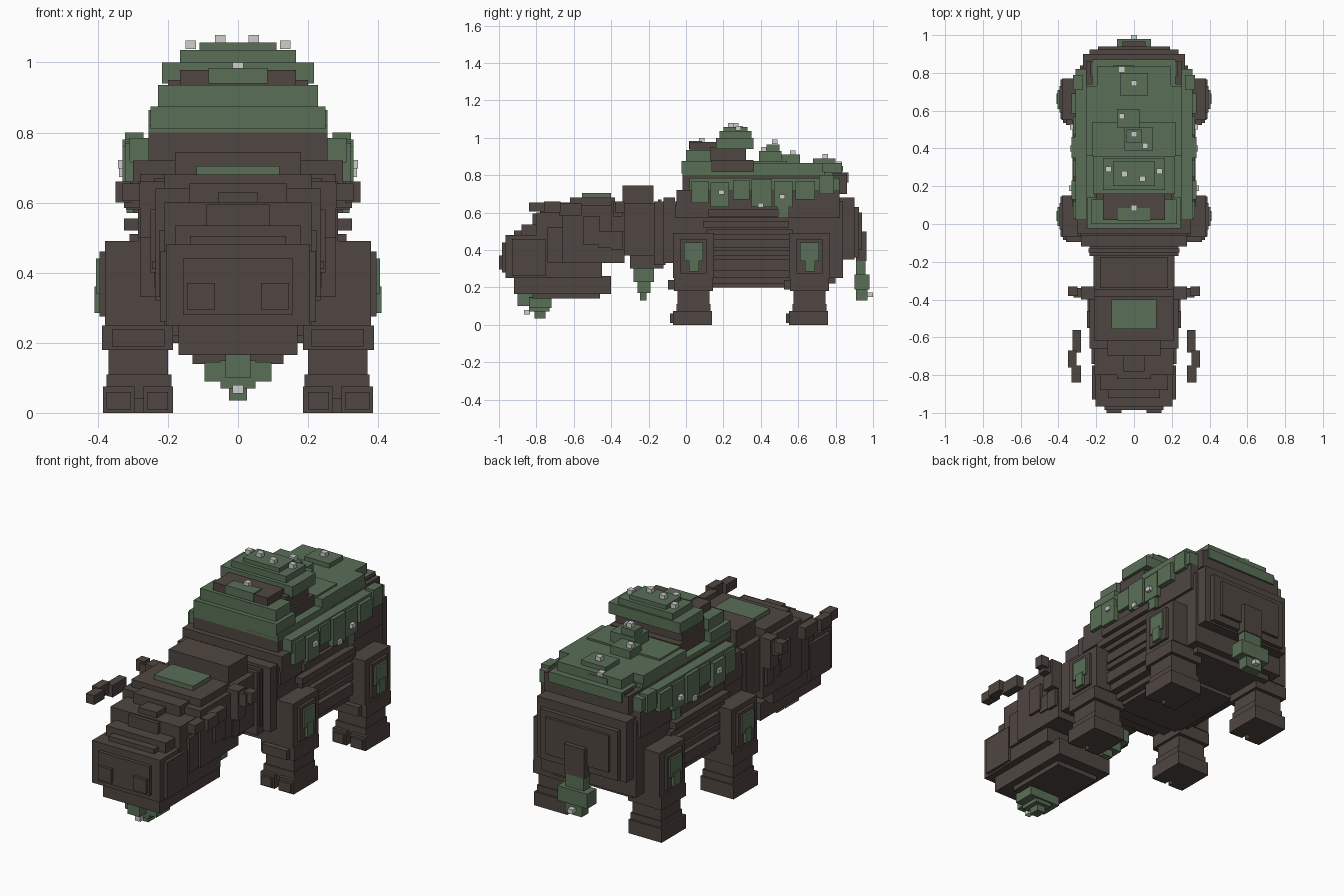
import bpy, bmesh


def material(name, rgb):
    m = bpy.data.materials.new(name)
    m.diffuse_color = (*rgb, 1)
    return m


HIDE = material("brown hide", (0.078, 0.061, 0.052))
MOSS = material("moss green", (0.102, 0.159, 0.095))
BLOOM = material("pale bloom", (0.62, 0.62, 0.60))


def build(name, mat, boxes):
    """One object made of boxes given as (x0, x1, y0, y1, z0, z1)."""
    bm = bmesh.new()
    for x0, x1, y0, y1, z0, z1 in boxes:
        r = bmesh.ops.create_cube(bm, size=1)
        for v in r["verts"]:
            v.co = (x1 if v.co.x > 0 else x0, y1 if v.co.y > 0 else y0, z1 if v.co.z > 0 else z0)
    me = bpy.data.meshes.new(name)
    bm.to_mesh(me)
    bm.free()
    me.materials.append(mat)
    ob = bpy.data.objects.new(name, me)
    bpy.context.collection.objects.link(ob)
    return ob


def centred(name, mat, rows):
    """Rows are (half width, y0, y1, z0, z1)."""
    return build(name, mat, [(-w, w, *r) for w, *r in rows])


def paired(name, mat, boxes):
    """Boxes on the right, repeated on the left."""
    return build(name, mat, boxes + [(-b[1], -b[0], *b[2:]) for b in boxes])


# Torso: barrel, belly, rump plates
centred("torso", HIDE, [
    (0.285, -0.07, 0.84, 0.25, 0.66),
    (0.30, -0.05, 0.82, 0.63, 0.72),
    (0.255, -0.02, 0.86, 0.70, 0.80),
    (0.24, 0.02, 0.80, 0.22, 0.27),
    (0.20, 0.11, 0.56, 0.20, 0.24),
])
centred("rump", HIDE, [
    (0.27, 0.82, 0.90, 0.35, 0.68),
    (0.235, 0.89, 0.925, 0.36, 0.63),
    (0.19, 0.92, 0.94, 0.40, 0.60),
    (0.23, 0.78, 0.86, 0.74, 0.81),
])
# Raised ribs along the flanks
paired("flank_ribs", HIDE, [
    (0.27, 0.31, 0.11, 0.57, z, z + h)
    for z, h in ((0.29, 0.06), (0.37, 0.03), (0.41, 0.05), (0.48, 0.03))
] + [
    (0.27, 0.325, 0.09, 0.55, 0.52, 0.555),
    (0.27, 0.30, -0.06, 0.82, 0.57, 0.64),
    (0.27, 0.32, 0.12, 0.50, 0.58, 0.62),
])

# Shoulders and neck
centred("shoulders", HIDE, [
    (0.28, -0.12, -0.06, 0.33, 0.68),
    (0.235, -0.17, -0.11, 0.32, 0.66),
    (0.24, -0.15, -0.13, 0.36, 0.67),
])
centred("neck", HIDE, [
    (0.215, -0.35, -0.16, 0.37, 0.65),
    (0.18, -0.34, -0.175, 0.64, 0.745),
    (0.14, -0.30, -0.12, 0.30, 0.38),
])
centred("throat_moss", MOSS, [
    (0.11, -0.28, -0.17, 0.23, 0.31),
    (0.07, -0.26, -0.19, 0.17, 0.24),
    (0.03, -0.245, -0.21, 0.13, 0.18),
])

# Head, snout and jaw
centred("head", HIDE, [
    (0.235, -0.66, -0.33, 0.33, 0.64),
    (0.21, -0.62, -0.38, 0.62, 0.68),
    (0.21, -0.80, -0.45, 0.25, 0.60),
    (0.14, -0.70, -0.60, 0.58, 0.655),
    (0.09, -0.82, -0.66, 0.52, 0.595),
    (0.055, -0.78, -0.64, 0.58, 0.63),
])
centred("snout", HIDE, [
    (0.222, -0.93, -0.75, 0.26, 0.46),
    (0.205, -0.965, -0.74, 0.25, 0.48),
    (0.137, -0.92, -0.78, 0.47, 0.505),
    (0.18, -0.88, -0.74, 0.47, 0.535),
    (0.155, -0.985, -0.95, 0.28, 0.44),
])
paired("nostrils", HIDE, [(0.065, 0.145, -1.0, -0.97, 0.295, 0.37)])
centred("jaw", HIDE, [(0.17, -0.92, -0.40, 0.165, 0.26), (0.13, -0.82, -0.46, 0.14, 0.18)])
paired("cheeks", HIDE, [
    (0.20, 0.25, -0.55, -0.46, 0.43, 0.58),
    (0.20, 0.245, -0.47, -0.37, 0.41, 0.50),
    (0.20, 0.225, -0.74, -0.55, 0.33, 0.52),
])
centred("forehead_moss", MOSS, [(0.118, -0.555, -0.40, 0.66, 0.705)])
centred("chin_moss", MOSS, [
    (0.095, -0.84, -0.72, 0.09, 0.145),
    (0.036, -0.90, -0.72, 0.10, 0.17),
    (0.05, -0.84, -0.73, 0.07, 0.15),
    (0.025, -0.81, -0.75, 0.035, 0.08),
])

# Ears and forward-curving horns
paired("ears", HIDE, [
    (0.21, 0.28, -0.40, -0.33, 0.50, 0.66),
    (0.26, 0.32, -0.39, -0.34, 0.58, 0.65),
    (0.30, 0.35, -0.38, -0.33, 0.60, 0.66),
    (0.21, 0.25, -0.40, -0.34, 0.40, 0.52),
])
paired("horns", HIDE, [
    (0.28, 0.325, -0.68, -0.56, 0.585, 0.65),
    (0.305, 0.35, -0.76, -0.67, 0.60, 0.66),
    (0.28, 0.33, -0.84, -0.75, 0.605, 0.655),
])

# Four legs with split toes and mossy outer plates
for label, y in (("front", 0.04), ("rear", 0.66)):
    paired(label + "_legs", HIDE, [
        (0.20, 0.38, y - 0.11, y + 0.11, 0.25, 0.49),
        (0.185, 0.388, y - 0.105, y + 0.105, 0.18, 0.25),
        (0.21, 0.36, y - 0.135, y - 0.08, 0.19, 0.24),
        (0.20, 0.37, y - 0.085, y + 0.085, 0.10, 0.19),
        (0.19, 0.375, y - 0.09, y + 0.09, 0.04, 0.11),
        (0.185, 0.27, y - 0.11, y + 0.10, 0.0, 0.075),
        (0.295, 0.385, y - 0.11, y + 0.10, 0.0, 0.075),
        (0.25, 0.32, y - 0.07, y + 0.10, 0.0, 0.075),
        (0.20, 0.26, y - 0.125, y - 0.10, 0.01, 0.06),
        (0.305, 0.375, y - 0.125, y - 0.10, 0.01, 0.06),
        (0.37, 0.395, y - 0.07, y + 0.07, 0.275, 0.46),
    ])
    paired(label + "_leg_moss", MOSS, [
        (0.38, 0.405, y - 0.05, y + 0.05, 0.34, 0.44),
        (0.38, 0.41, y - 0.025, y + 0.03, 0.285, 0.36),
    ])

# Tail with mossy tuft
centred("tail", HIDE, [(0.06, 0.91, 0.965, 0.34, 0.50)])
centred("tail_moss", MOSS, [
    (0.055, 0.91, 0.96, 0.26, 0.35),
    (0.09, 0.90, 0.98, 0.19, 0.27),
    (0.05, 0.91, 0.97, 0.13, 0.20),
])

# Mossy blanket over the back, with mounds
centred("back_moss", MOSS, [
    (0.31, 0.02, 0.82, 0.715, 0.785),
    (0.255, -0.02, 0.74, 0.78, 0.82),
    (0.25, -0.025, 0.14, 0.81, 0.875),
    (0.255, 0.36, 0.73, 0.81, 0.865),
    (0.195, 0.70, 0.835, 0.80, 0.865),
    (0.22, 0.72, 0.87, 0.76, 0.815),
    (0.22, 0.36, 0.54, 0.82, 0.875),
])
build("back_mounds", MOSS, [
    (-0.075, 0.075, 0.68, 0.80, 0.85, 0.89),
    (-0.11, 0.0, 0.79, 0.84, 0.82, 0.85),
    (-0.09, 0.03, 0.51, 0.61, 0.85, 0.91),
    (-0.05, 0.10, 0.39, 0.51, 0.86, 0.93),
    (-0.04, 0.04, 0.43, 0.50, 0.92, 0.965),
])

# Stepped shoulder hump with a mossy cap
centred("hump", HIDE, [
    (0.21, 0.12, 0.36, 0.78, 0.88),
    (0.20, 0.13, 0.32, 0.86, 0.95),
    (0.165, 0.02, 0.16, 0.92, 0.978),
])
centred("hump_moss", MOSS, [
    (0.228, 0.0, 0.13, 0.87, 0.935),
    (0.084, 0.015, 0.085, 0.94, 0.984),
    (0.217, 0.16, 0.36, 0.94, 1.0),
    (0.165, 0.18, 0.35, 0.99, 1.035),
    (0.11, 0.20, 0.33, 1.02, 1.057),
])

# Hanging moss tufts along both flanks
tufts = [(0.03, 0.12, 0.65, 0.77), (0.13, 0.23, 0.63, 0.76), (0.25, 0.34, 0.67, 0.775),
         (0.35, 0.46, 0.63, 0.78), (0.47, 0.57, 0.63, 0.77), (0.585, 0.69, 0.67, 0.77),
         (0.71, 0.79, 0.70, 0.80)]
paired("flank_moss", MOSS, [(0.27, 0.322 + 0.008 * (i % 2), *t) for i, t in enumerate(tufts)]
       + [(0.27, 0.318, 0.49, 0.55, 0.57, 0.64)])

# Small pale blooms
spots = [(-0.135, 0.29, 1.05), (-0.05, 0.265, 1.067), (0.045, 0.24, 1.067), (0.135, 0.28, 1.05),
         (0, 0.085, 0.988), (-0.065, 0.82, 0.86), (0, 0.745, 0.90), (-0.065, 0.57, 0.92),
         (0, 0.475, 0.98), (0.06, 0.415, 0.94), (0, -0.85, 0.068), (0, 0.985, 0.16)]
for s in (-1, 1):
    spots += [(s * 0.328, 0.19, 0.71), (s * 0.325, 0.40, 0.64), (s * 0.325, 0.515, 0.685)]
R = 0.015
build("blooms", BLOOM, [(x - R, x + R, y - R, y + R, z - 0.012, z + 0.012) for x, y, z in spots])
